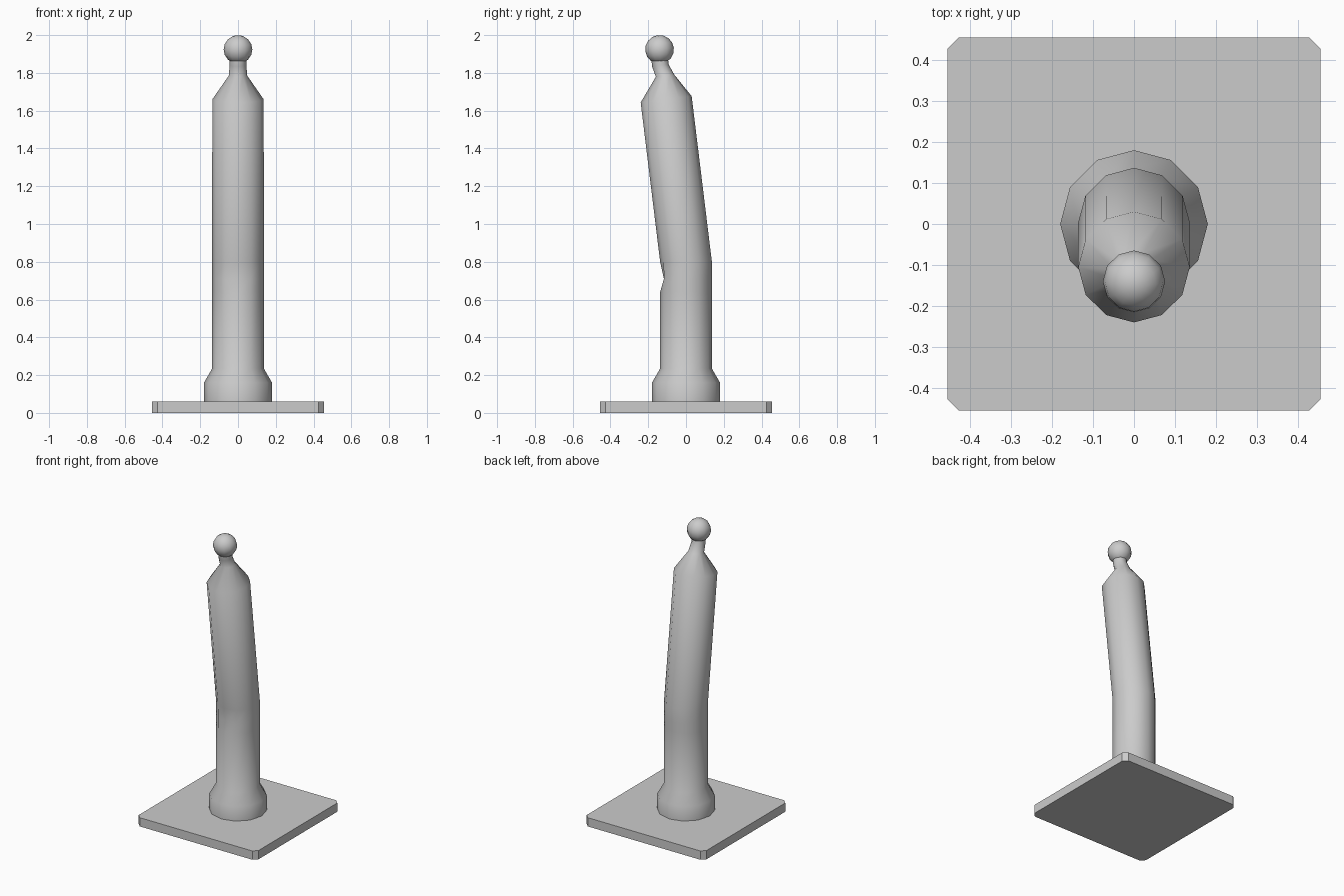
import bpy, bmesh
from math import sin, cos, tau, radians
from mathutils import Matrix

cube = bpy.data.objects.get("Cube")
if cube:
    bpy.data.objects.remove(cube, do_unlink=True)

grey = bpy.data.materials.new("plain grey")
grey.use_nodes = True
colour = (0.6, 0.6, 0.6, 1)
grey.diffuse_color = colour
grey.node_tree.nodes["Principled BSDF"].inputs["Base Color"].default_value = colour


def make_object(name, bm, smooth=False):
    bmesh.ops.recalc_face_normals(bm, faces=bm.faces)
    mesh = bpy.data.meshes.new(name)
    bm.to_mesh(mesh)
    bm.free()
    mesh.materials.append(grey)
    ob = bpy.data.objects.new(name, mesh)
    bpy.context.collection.objects.link(ob)
    if smooth:
        bpy.ops.object.select_all(action="DESELECT")
        ob.select_set(True)
        bpy.context.view_layer.objects.active = ob
        bpy.ops.object.shade_smooth_by_angle(angle=radians(50))
    return ob


# Square base plate with clipped corners
half, clip, thick = 0.455, 0.028, 0.06
bm = bmesh.new()
bmesh.ops.create_cube(bm, size=1, matrix=Matrix.Translation((0, 0, thick / 2))
                      @ Matrix.Diagonal((2 * half, 2 * half, thick, 1)))
uprights = [e for e in bm.edges if abs(e.verts[0].co.z - e.verts[1].co.z) > 0.01]
bmesh.ops.bevel(bm, geom=uprights, offset=clip, segments=1, affect="EDGES")
make_object("base_plate", bm)

# Bent post: centre y, centre z, radius, tilt in degrees, front limit
SIDES = 12
rings = [
    (0, 0.055, 0.18, 0, -1),
    (0, 0.16, 0.18, 0, -1),
    (0, 0.235, 0.137, 0, -1),
    (0, 0.64, 0.137, 0, -1),
    (0, 0.71, 0.137, 0, -0.117),
    (0, 0.80, 0.137, 0, -1),
    (-0.105, 1.66, 0.136, 7, -1),
    (-0.111, 1.785, 0.049, 7, -1),
    (-0.136, 1.84, 0.044, 7, -1),
    (-0.140, 1.88, 0.044, 7, -1),
]
bm = bmesh.new()
loops = []
for y, z, r, tilt, front in rings:
    t = radians(tilt)
    loop = []
    for i in range(SIDES):
        a = tau * i / SIDES
        d = r * sin(a)
        loop.append(bm.verts.new((r * cos(a), max(y + d * cos(t), front), z + d * sin(t))))
    loops.append(loop)
for low, high in zip(loops, loops[1:]):
    for i in range(SIDES):
        j = (i + 1) % SIDES
        bm.faces.new((low[i], low[j], high[j], high[i]))
bm.faces.new(loops[0][::-1])
bm.faces.new(loops[-1])
make_object("bent_post", bm, smooth=True)

# Ball on the tip
bm = bmesh.new()
bmesh.ops.create_uvsphere(bm, u_segments=SIDES, v_segments=8, radius=0.076,
                          matrix=Matrix.Translation((0, -0.14, 1.924))
                          @ Matrix.Rotation(radians(7), 4, "X"))
make_object("tip_ball", bm, smooth=True)
